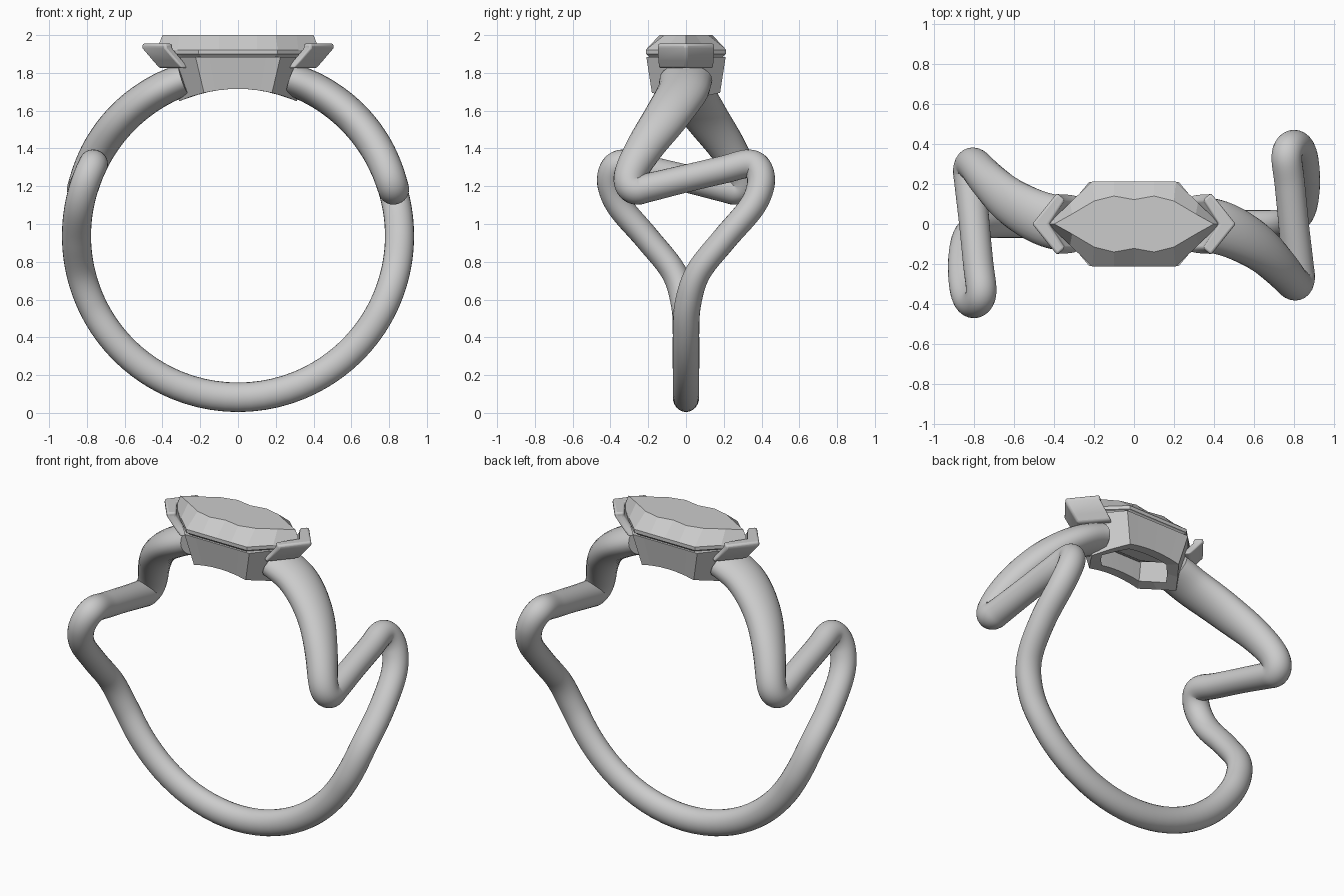
import bpy, bmesh
from math import sin, cos, pi, radians, sqrt
from mathutils import Vector

if "Cube" in bpy.data.objects:
    bpy.data.objects.remove(bpy.data.objects["Cube"])

CZ = 0.9375      # height of the finger-hole axis
INNER = 0.778    # finger-hole radius


def loft(name, loops, cap_start=True, cap_end=True, closed=False):
    """Skin a list of equal-length vertex loops."""
    bm = bmesh.new()
    rows = [[bm.verts.new(p) for p in loop] for loop in loops]
    n = len(rows[0])
    pairs = list(zip(rows, rows[1:])) + ([(rows[-1], rows[0])] if closed else [])
    for r0, r1 in pairs:
        for i in range(n):
            j = (i + 1) % n
            bm.faces.new((r0[i], r0[j], r1[j], r1[i]))
    if not closed:
        if cap_start:
            bm.faces.new(rows[0][::-1])
        if cap_end:
            bm.faces.new(rows[-1])
    bmesh.ops.recalc_face_normals(bm, faces=bm.faces)
    me = bpy.data.meshes.new(name)
    bm.to_mesh(me)
    bm.free()
    ob = bpy.data.objects.new(name, me)
    bpy.context.collection.objects.link(ob)
    return ob


def smooth(ob, angle=40):
    bpy.ops.object.select_all(action='DESELECT')
    ob.select_set(True)
    bpy.context.view_layer.objects.active = ob
    bpy.ops.object.shade_smooth_by_angle(angle=radians(angle))


# Band: zigzag path wrapped on a cylinder: angle, y, path radius, half depth, half width
half = [
    (-90, 0, .855, .078, .070), (-60, 0, .855, .077, .070), (-38, 0, .855, .077, .070),
    (-25, .01, .855, .077, .070), (-13, .065, .855, .077, .068), (-1, .205, .855, .077, .068),
    (10, .345, .855, .077, .070), (18, .395, .855, .077, .073), (24, .385, .855, .077, .075),
    (26.5, .33, .855, .077, .075), (24.2, .2, .855, .077, .073), (20.8, 0, .855, .077, .073),
    (17.3, -.2, .858, .080, .076), (16.6, -.265, .86, .082, .080), (19, -.298, .86, .083, .083),
    (24, -.285, .863, .085, .088), (33, -.215, .868, .088, .100), (46, -.105, .873, .090, .120),
    (60, -.02, .875, .089, .135), (71, 0, .875, .086, .140)]
# the other half is the same path turned 180 degrees about z
path = [Vector((-180 - a, -y, r, d, w)) for a, y, r, d, w in half[:0:-1]]
path += [Vector(p) for p in half]


def catmull(p, steps):
    p = [2 * p[0] - p[1]] + p + [2 * p[-1] - p[-2]]
    out = []
    for i in range(1, len(p) - 2):
        a, b, c, d = p[i - 1:i + 3]
        for k in range(steps):
            t = k / steps
            out.append(.5 * (2 * b + (c - a) * t + (2 * a - 5 * b + 4 * c - d) * t * t
                             + (3 * b - a - 3 * c + d) * t ** 3))
    return out + [p[-2]]


samples = catmull(path, 7)
pts = [Vector((s[2] * cos(radians(s[0])), s[1], CZ + s[2] * sin(radians(s[0])))) for s in samples]
rings = []
for i, (s, p) in enumerate(zip(samples, pts)):
    tangent = (pts[min(i + 1, len(pts) - 1)] - pts[max(i - 1, 0)]).normalized()
    radial = Vector((cos(radians(s[0])), 0, sin(radians(s[0]))))
    side = tangent.cross(radial).normalized()
    rings.append([p + radial * s[3] * cos(2 * pi * k / 24) + side * s[4] * sin(2 * pi * k / 24)
                  for k in range(24)])
smooth(loft("band", rings))


def full_loop(quarter):
    """Mirror a quarter outline running from the x tip to the y side."""
    q = quarter
    top = q + [(-x, y) for x, y in q[-2::-1]]
    return top + [(x, -y) for x, y in top[-2:0:-1]]


def level(outline, z, sx=1, sy=1):
    return [(x * sx, y * sy, z) for x, y in outline]


# Gem: scalloped table, faceted crown, girdle and pavilion
table = full_loop([(.40, 0), (.31, .05), (.20, .115), (.10, .14), (0, .122)])
girdle = full_loop([(.43, 0), (.32, .107), (.21, .213), (.10, .213), (0, .213)])
loft("gem", [level(girdle, 1.79, .45, .25), level(girdle, 1.875, .9, .88),
             level(girdle, 1.897, .96, .97), level(girdle, 1.90), level(girdle, 1.922),
             level(table, 2.0)])


# Basket: open six-sided collar, its underside arched to the finger hole
def arched(outline, sx, sy):
    return [(x * sx, y * sy, CZ + sqrt(INNER ** 2 - (x * sx) ** 2)) for x, y in outline]


rim = full_loop([(.39, 0), (.31, .107), (.225, .21), (.15, .21), (.07, .21), (0, .21)])
loft("basket", [level(rim, 1.885), arched(rim, .80, .86),
                arched(rim, .62, .58), level(rim, 1.885, .86, .80)], closed=True)

# V-shaped prongs that flare outward over both gem tips
vee = [(.51, 0), (.385, .155), (.345, .12), (.425, 0), (.345, -.12), (.385, -.155)]
for s, label in ((1, "right"), (-1, "left")):
    prong = loft(label + "_prong", [
        [(s * (x - .09), y * .95, 1.825) for x, y in vee],
        [(s * (x - .055), y * .98, 1.865) for x, y in vee],
        [(s * x, y, 1.93) for x, y in vee],
        [(s * x, y, 1.955) for x, y in vee]])
    bevel = prong.modifiers.new("rounded_edges", 'BEVEL')
    bevel.width = .012
    bevel.segments = 3
    bevel.limit_method = 'ANGLE'
    bevel.angle_limit = radians(35)
    smooth(prong)
